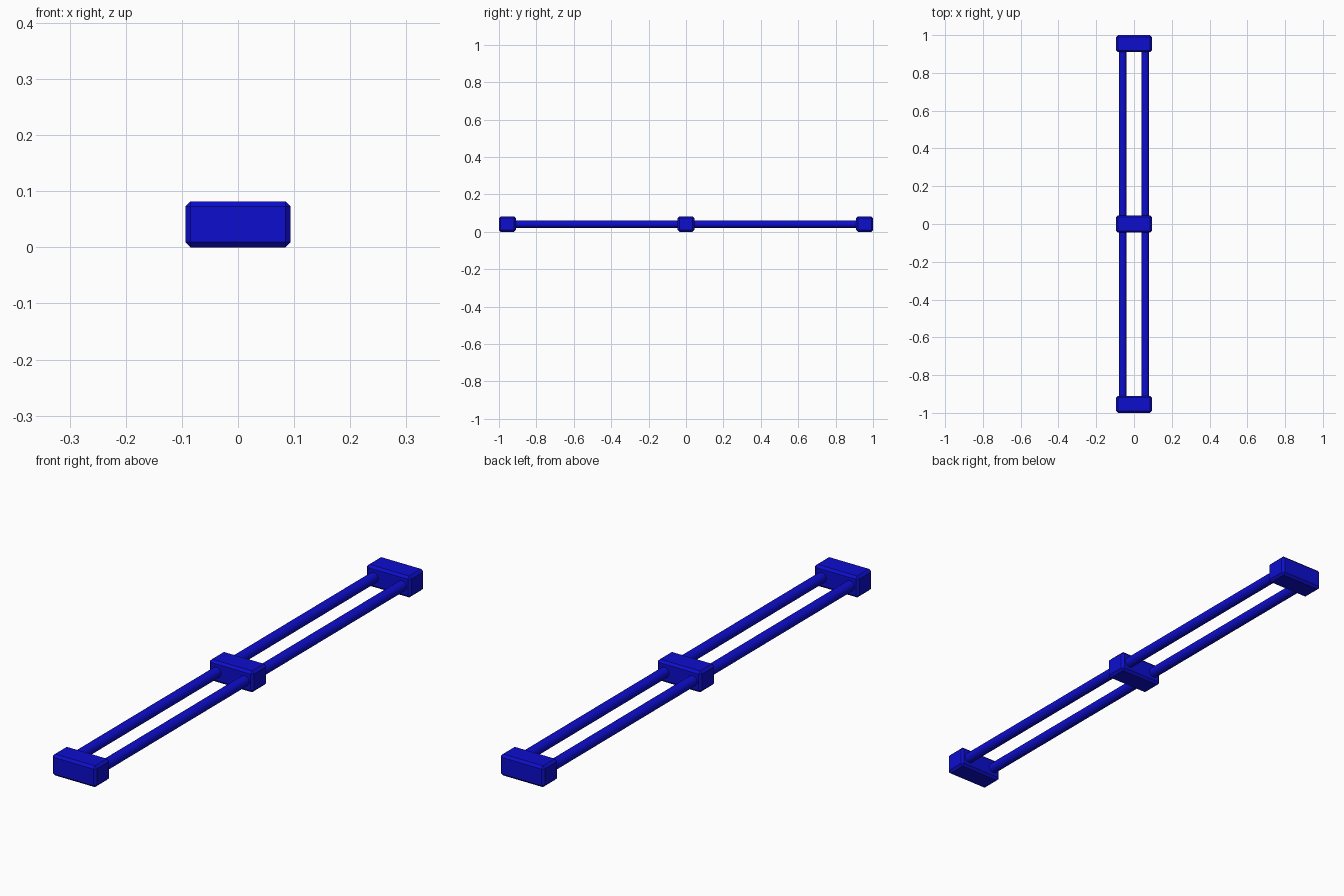
import bpy
import math

cube = bpy.data.objects.get("Cube")
if cube:
    bpy.data.objects.remove(cube, do_unlink=True)

BLOCK = (0.188, 0.09, 0.082)
MID_Z = BLOCK[2] / 2
END_Y = 1 - BLOCK[1] / 2

# Single blue paint
blue = bpy.data.materials.new("blue")
blue.use_nodes = True
color = (0.004, 0.004, 0.62, 1)
blue.diffuse_color = color
blue.node_tree.nodes["Principled BSDF"].inputs["Base Color"].default_value = color


def add_block(name, y):
    """Chamfered cross block joining the two rods."""
    bpy.ops.mesh.primitive_cube_add(size=1, location=(0, y, MID_Z))
    block = bpy.context.object
    block.name = name
    block.scale = BLOCK
    bpy.ops.object.transform_apply(location=False, rotation=False, scale=True)
    bevel = block.modifiers.new("chamfer", "BEVEL")
    bevel.width = 0.009
    bevel.segments = 1
    block.data.materials.append(blue)


def add_rod(name, x):
    """Round rail running between the end blocks."""
    bpy.ops.mesh.primitive_cylinder_add(
        vertices=24, radius=0.02, depth=2 * END_Y,
        location=(x, 0, MID_Z), rotation=(math.pi / 2, 0, 0))
    rod = bpy.context.object
    rod.name = name
    rod.data.materials.append(blue)
    bpy.ops.object.shade_smooth_by_angle()


# Cross blocks
for name, y in (("front_block", -END_Y), ("middle_block", 0), ("back_block", END_Y)):
    add_block(name, y)

# Rails
for name, side in (("left_rod", 1), ("right_rod", -1)):
    add_rod(name, side * 0.06)
